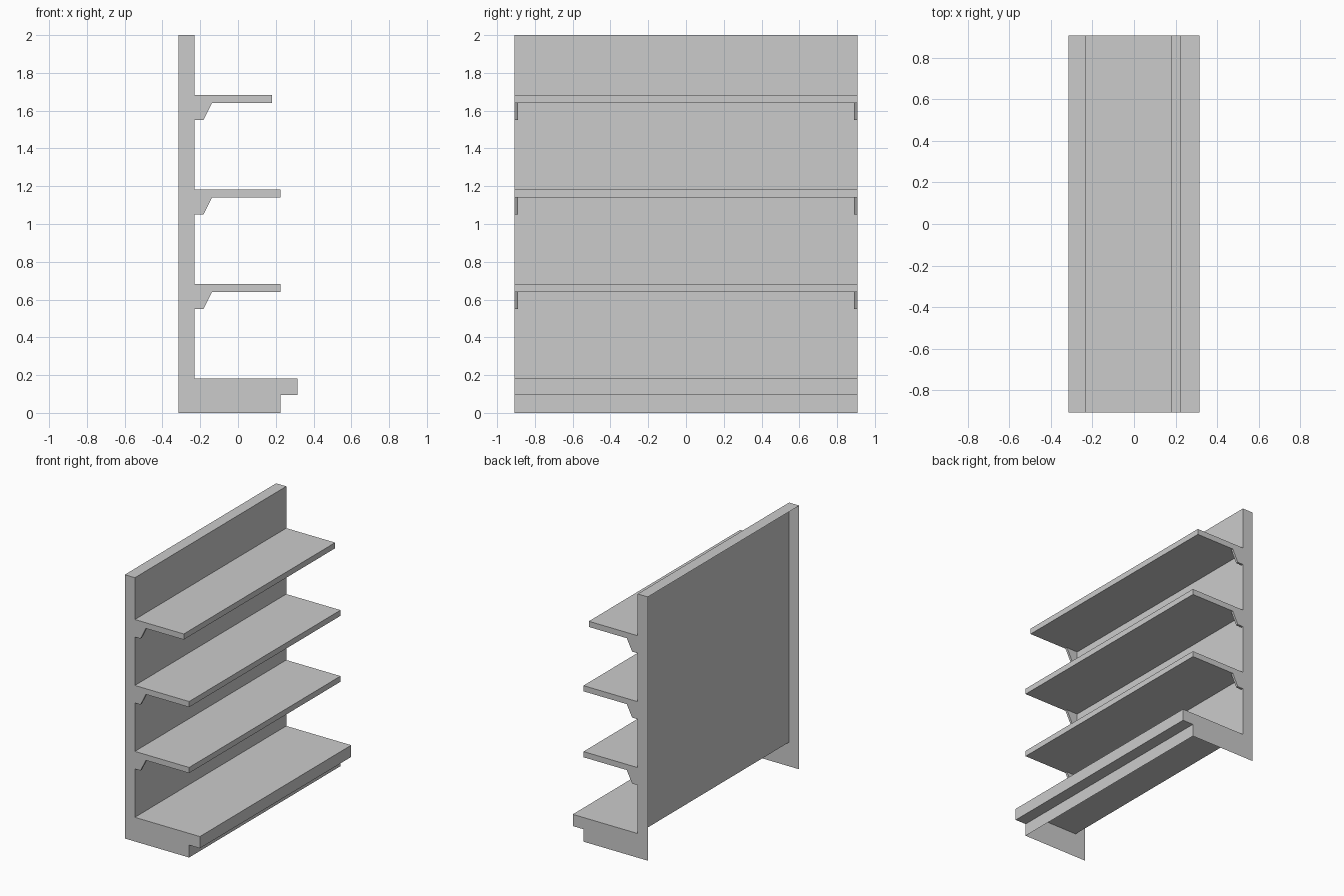
import bpy

if "Cube" in bpy.data.objects:
    bpy.data.objects.remove(bpy.data.objects["Cube"])

HALF = 0.907      # half the unit's length along y
BACK = -0.315     # rear edge of the end panels
WALL = -0.23      # face of the rear wall


def extrude_profile(name, profile, y0, y1, open_edges=()):
    """Clockwise xz profile swept along y, capped at both ends; open_edges get no face."""
    n = len(profile)
    verts = [(x, y0, z) for x, z in profile] + [(x, y1, z) for x, z in profile]
    faces = [tuple(reversed(range(n))), tuple(range(n, 2 * n))]
    for i in range(n):
        if i not in open_edges:
            j = (i + 1) % n
            faces.append((i, j, j + n, i + n))
    mesh = bpy.data.meshes.new(name)
    mesh.from_pydata(verts, [], faces)
    mesh.update()
    obj = bpy.data.objects.new(name, mesh)
    bpy.context.collection.objects.link(obj)
    return obj


# Rear wall, base deck, front lip, kick plate and end panels (hollow: open back and bottom)
body = [(BACK, 2.0), (WALL, 2.0), (WALL, 0.183), (0.315, 0.183),
        (0.315, 0.094), (0.225, 0.094), (0.225, 0.0), (BACK, 0.0)]
extrude_profile("wall_and_base", body, -HALF, HALF, open_edges=(6, 7))

# Three shelves, the top one shallower, each on a pair of end brackets
for label, top, front in (("lower", 0.683, 0.225),
                          ("middle", 1.183, 0.225),
                          ("upper", 1.683, 0.18)):
    under = top - 0.043
    low = top - 0.133
    extrude_profile(label + "_shelf",
                    [(WALL, top), (front, top), (front, under), (WALL, under)],
                    -HALF, HALF, open_edges=(3,))
    bracket = [(WALL, under), (-0.138, under), (-0.183, low), (WALL, low)]
    for side, y0, y1 in (("left", -HALF, -HALF + 0.017),
                         ("right", HALF - 0.017, HALF)):
        extrude_profile(f"{label}_{side}_bracket", bracket, y0, y1, open_edges=(0, 3))
